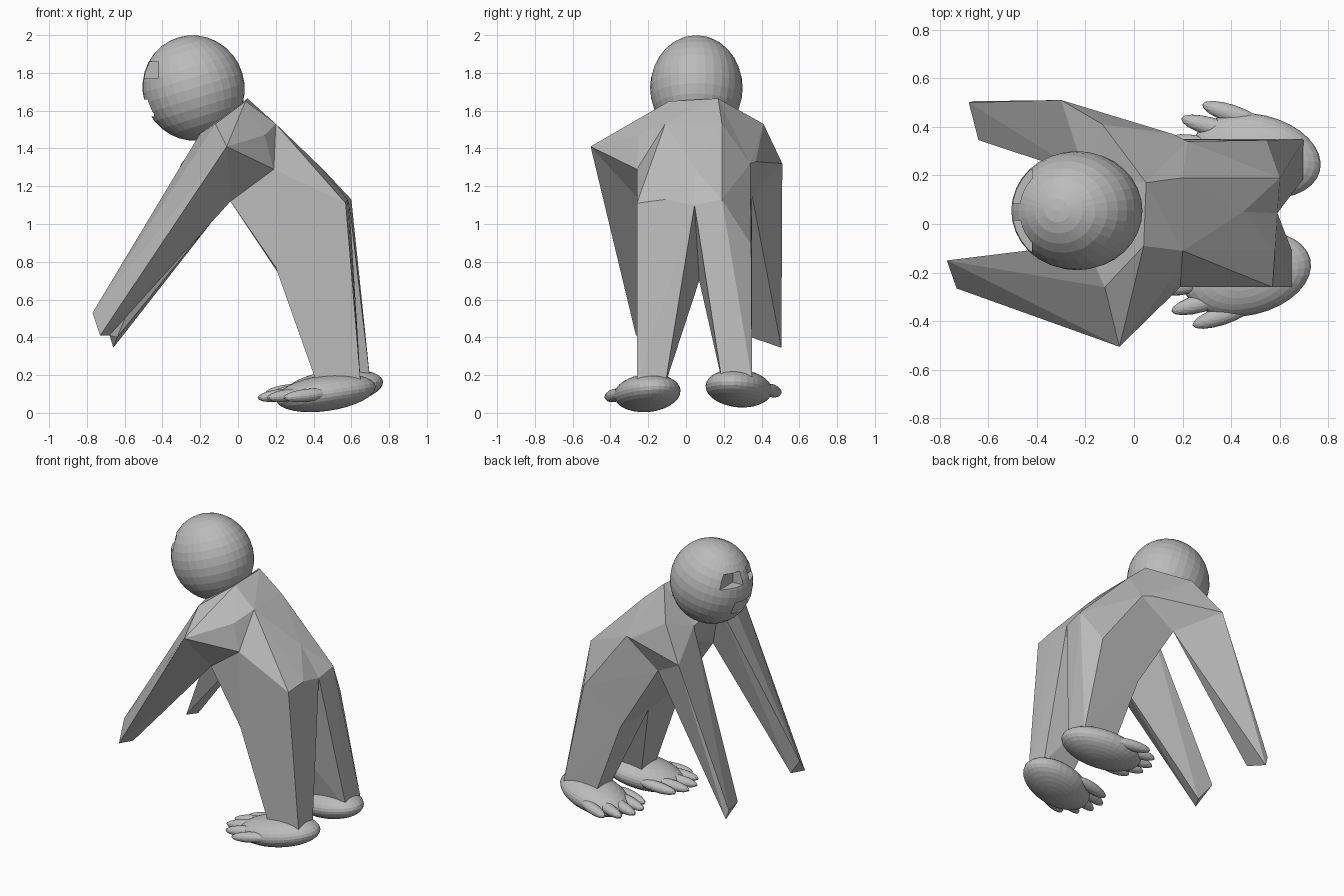
import bpy, bmesh
from math import radians, cos, sin
from mathutils import Vector

cube = bpy.data.objects.get("Cube")
if cube:
    bpy.data.objects.remove(cube, do_unlink=True)

grey = bpy.data.materials.new("plain grey")
grey.use_nodes = True
grey.diffuse_color = (0.5, 0.5, 0.5, 1)
grey.node_tree.nodes["Principled BSDF"].inputs["Base Color"].default_value = grey.diffuse_color


def finish(bm, name):
    mesh = bpy.data.meshes.new(name)
    bm.to_mesh(mesh)
    bm.free()
    mesh.materials.append(grey)
    obj = bpy.data.objects.new(name, mesh)
    bpy.context.collection.objects.link(obj)
    return obj


def hull(name, *points):
    """Faceted block spanning the given corners."""
    bm = bmesh.new()
    for p in points:
        bm.verts.new(p)
    res = bmesh.ops.convex_hull(bm, input=bm.verts)
    inner = {g for g in res["geom_interior"] if isinstance(g, bmesh.types.BMVert)}
    bmesh.ops.delete(bm, geom=list(inner), context="VERTS")
    bmesh.ops.recalc_face_normals(bm, faces=bm.faces)
    return finish(bm, name)


def ellipsoid(name, centre, size, pitch=0, yaw=0, segments=32, rings=16):
    bm = bmesh.new()
    bmesh.ops.create_uvsphere(bm, u_segments=segments, v_segments=rings, radius=1)
    obj = finish(bm, name)
    obj.location, obj.scale = centre, size
    obj.rotation_euler = (0, radians(pitch), radians(yaw))
    return obj


def carve(target, centre, size):
    """Cut a box shaped hollow into the target."""
    bm = bmesh.new()
    bmesh.ops.create_cube(bm, size=1)
    cutter = finish(bm, "cutter")
    cutter.location, cutter.scale = centre, size
    cutter.hide_render = True
    mod = target.modifiers.new("hollow", "BOOLEAN")
    mod.operation, mod.object, mod.solver = "DIFFERENCE", cutter, "EXACT"
    bpy.context.view_layer.objects.active = target
    bpy.ops.object.modifier_apply(modifier=mod.name)
    bpy.data.objects.remove(cutter, do_unlink=True)


# Head with eye and mouth hollows
head = ellipsoid("head", (-0.235, 0.055, 1.72), (0.27, 0.245, 0.28), pitch=-17)
for y in (-0.07, 0.17):
    carve(head, (-0.47, y, 1.815), (0.1, 0.17, 0.09))
carve(head, (-0.5, 0.055, 1.615), (0.11, 0.18, 0.09))

# Shared torso corners
neck_l, neck_r = (0.05, 0.17, 1.665), (0.04, -0.09, 1.65)
back_l, back_r = (0.2, 0.19, 1.53), (0.2, -0.11, 1.53)
flank_l, flank_r = (0.22, 0.34, 1.32), (0.19, -0.26, 1.29)
blade_r = (0.14, -0.25, 1.47)
chest_l, chest_r = (-0.2, 0.2, 1.45), (-0.2, -0.08, 1.48)
pit_l, pit_r = (-0.03, 0.35, 1.15), (-0.04, -0.24, 1.12)
hip_l, hip_r = (0.545, 0.345, 0.89), (0.57, -0.26, 1.11)
rump_l, rump_r = (0.6, 0.19, 1.13), (0.58, -0.11, 1.13)
tail, crotch = (0.45, 0.05, 1.29), (0.59, 0.045, 1.1)
knee_l, knee_r = (0.26, 0.35, 0.68), (0.2, -0.26, 0.77)
groin = (0.24, 0.07, 0.7)
shoulder_l, shoulder_r = (-0.3, 0.51, 1.32), (-0.06, -0.505, 1.41)
collar_l, collar_r = (-0.13, 0.41, 1.53), (-0.12, -0.26, 1.53)

# Torso
hull("chest", neck_l, neck_r, back_l, back_r, flank_l, flank_r, blade_r,
     chest_l, chest_r, pit_l, pit_r, (-0.15, 0.06, 1.28))
hull("abdomen_left", back_l, flank_l, pit_l, hip_l, rump_l, knee_l, groin, tail, pit_r)
hull("abdomen_right", back_r, flank_r, pit_r, hip_r, rump_r, knee_r, groin, tail, pit_l)
hull("rump_left", back_l, back_r, tail, rump_l, crotch, groin)
hull("rump_right", back_l, back_r, tail, rump_r, crotch, groin)

# Shoulders
hull("shoulder_left", neck_l, flank_l, pit_l, chest_l, shoulder_l, collar_l,
     (0.16, 0.37, 1.33))
hull("shoulder_right", neck_r, blade_r, flank_r, pit_r, chest_r, shoulder_r, collar_r)

# Arms
hull("arm_left", shoulder_l, collar_l, pit_l, chest_l, (-0.68, 0.5, 0.41),
     (-0.66, 0.505, 0.345), (-0.64, 0.345, 0.4))
hull("arm_right", shoulder_r, collar_r, pit_r, chest_r, (-0.77, -0.15, 0.53),
     (-0.73, -0.265, 0.41), (-0.68, -0.18, 0.41))

# Legs
hull("leg_left", hip_l, rump_l, crotch, knee_l, groin,
     *[(x, y, 0.17) for x in (0.45, 0.7) for y in (0.19, 0.35)])
hull("leg_right", hip_r, rump_r, crotch, knee_r, groin,
     *[(x, y, 0.15) for x in (0.42, 0.65) for y in (-0.26, -0.11)])

# Feet, each with five toes lying nearly parallel to the foot
for side, centre, yaw in (("left", Vector((0.505, 0.28, 0.13)), -13),
                          ("right", Vector((0.465, -0.205, 0.105)), 13)):
    ellipsoid("foot_" + side, centre, (0.27, 0.17, 0.095), pitch=-8, yaw=yaw)
    for i in range(5):
        spread = (i - 2) * 26
        a = radians(180 + yaw + spread)
        place = centre + Vector((0.24 * cos(a), 0.19 * sin(a), -0.012))
        ellipsoid(f"toe_{side}_{i + 1}", place, (0.13, 0.038, 0.034), pitch=-6,
                  yaw=yaw + spread * 0.1, segments=16, rings=10)
